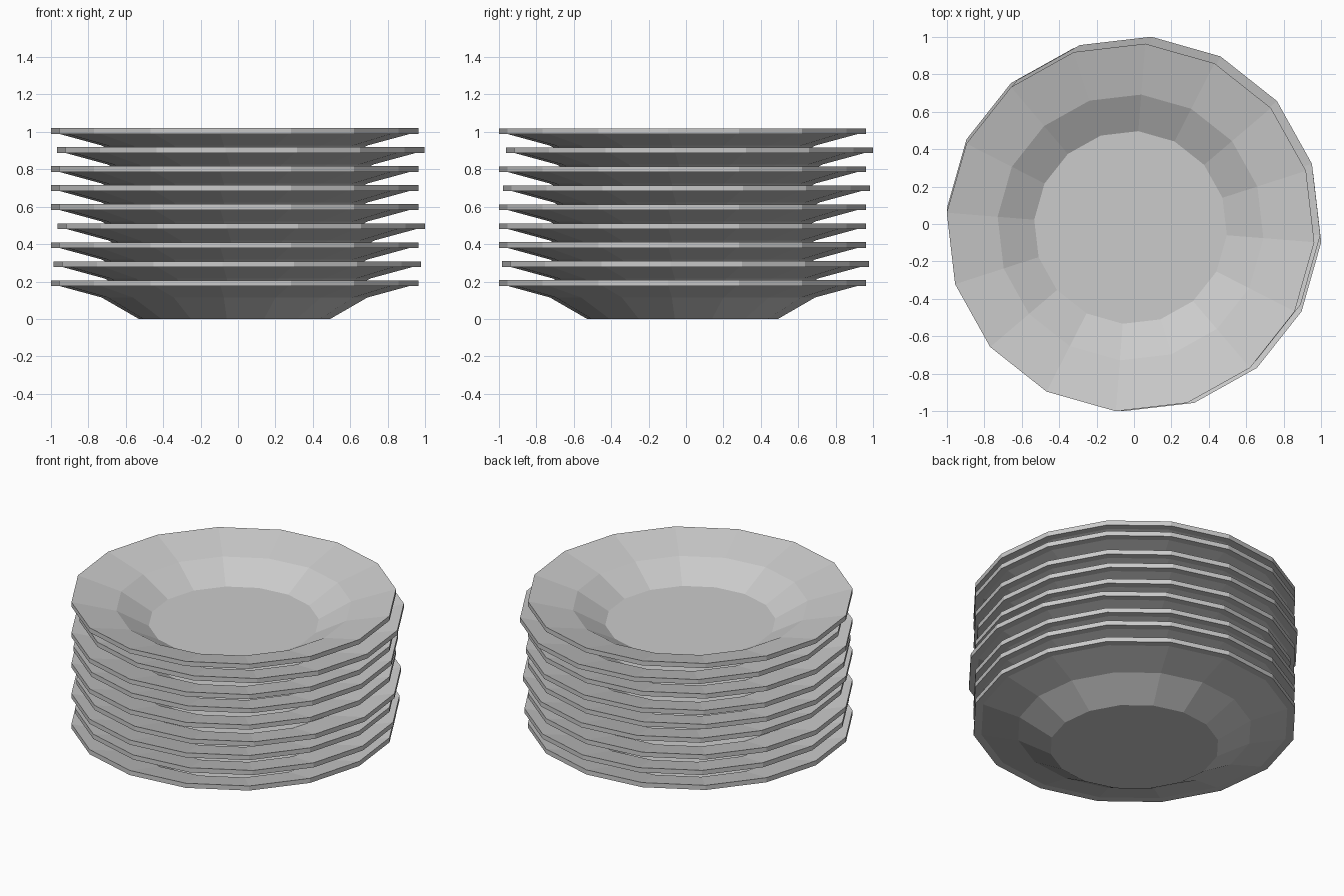
import bpy, bmesh, math

if "Cube" in bpy.data.objects:
    bpy.data.objects.remove(bpy.data.objects["Cube"])

SIDES = 16
TURN = math.radians(-4.6)
STEP = 0.1015

# closed plate profile (radius, z): underside outwards, rim, upper face inwards
PROFILE = [(0.512, 0.0), (0.712, 0.115), (0.937, 0.176), (0.9847, 0.176),
           (0.9847, 0.207), (0.712, 0.137), (0.516, 0.028)]

# small sideways slip of each plate, bottom to top
SLIPS = [(-0.0185, -0.0185), (-0.003, -0.003), (-0.0185, -0.0185),
         (0.0185, -0.0185), (-0.0185, -0.0185), (-0.0185, 0.003),
         (-0.0185, -0.0185), (0.0135, 0.0185), (-0.0185, -0.0185)]


def plate_mesh():
    bm = bmesh.new()
    rings = []
    for r, z in PROFILE:
        angles = [TURN + math.tau * i / SIDES for i in range(SIDES)]
        rings.append([bm.verts.new((r * math.cos(a), r * math.sin(a), z)) for a in angles])
    for low, high in zip(rings, rings[1:]):
        for i in range(SIDES):
            j = (i + 1) % SIDES
            bm.faces.new((low[i], low[j], high[j], high[i]))
    # flat base and eating surface
    bm.faces.new(rings[0][::-1])
    bm.faces.new(rings[-1])
    bmesh.ops.recalc_face_normals(bm, faces=bm.faces)
    mesh = bpy.data.meshes.new("plate")
    bm.to_mesh(mesh)
    bm.free()
    return mesh


# stack of identical plates
mesh = plate_mesh()
for n, (x, y) in enumerate(SLIPS):
    plate = bpy.data.objects.new(f"plate_{n + 1}", mesh)
    plate.location = (x, y, n * STEP)
    bpy.context.collection.objects.link(plate)
